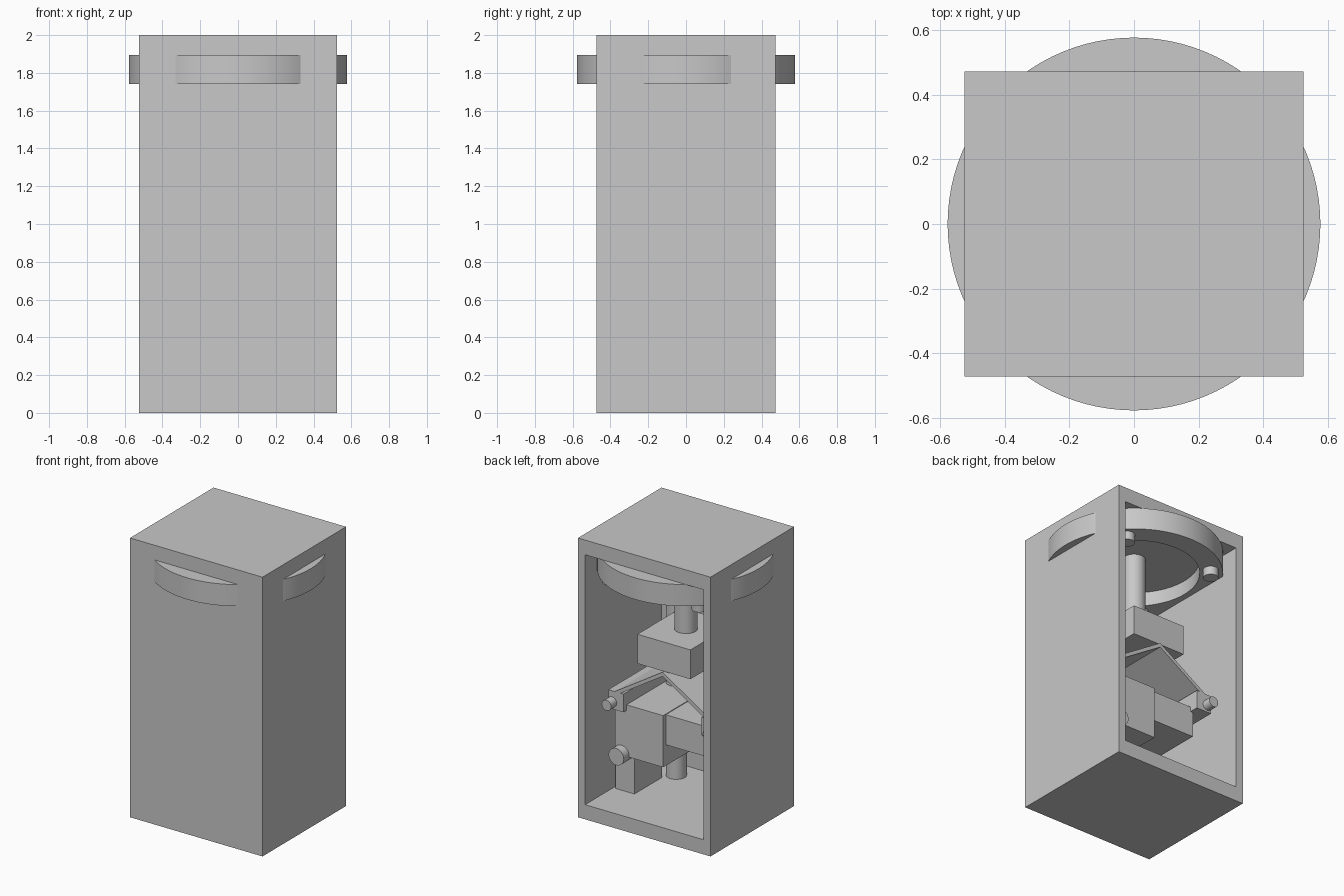
import bpy, bmesh, math
from mathutils import Matrix, Vector

default = bpy.data.objects.get("Cube")
if default:
    bpy.data.objects.remove(default, do_unlink=True)

grey = bpy.data.materials.new("plain grey")
grey.use_nodes = True
colour = (0.58, 0.58, 0.58, 1)
grey.diffuse_color = colour
grey.node_tree.nodes["Principled BSDF"].inputs["Base Color"].default_value = colour


def finish(name, bm, smooth=False):
    bmesh.ops.recalc_face_normals(bm, faces=bm.faces)
    mesh = bpy.data.meshes.new(name)
    bm.to_mesh(mesh)
    bm.free()
    mesh.materials.append(grey)
    obj = bpy.data.objects.new(name, mesh)
    bpy.context.collection.objects.link(obj)
    if smooth:
        bpy.ops.object.select_all(action='DESELECT')
        obj.select_set(True)
        bpy.context.view_layer.objects.active = obj
        bpy.ops.object.shade_smooth_by_angle(angle=math.radians(30))
    return obj


def box_mesh(lo, hi):
    bm = bmesh.new()
    bmesh.ops.create_cube(bm, size=1)
    lo, hi = Vector(lo), Vector(hi)
    for v in bm.verts:
        v.co = Vector(hi[i] if v.co[i] > 0 else lo[i] for i in range(3))
    return bm


def box(name, lo, hi):
    return finish(name, box_mesh(lo, hi))


def rod(name, start, end, radius):
    start, end = Vector(start), Vector(end)
    axis = end - start
    turn = Vector((0, 0, 1)).rotation_difference(axis).to_matrix().to_4x4()
    bm = bmesh.new()
    bmesh.ops.create_cone(bm, cap_ends=True, segments=32, radius1=radius,
                          radius2=radius, depth=axis.length,
                          matrix=Matrix.Translation((start + end) / 2) @ turn)
    return finish(name, bm, True)


# Cabinet: a tall box hollowed out from the back
half_x, half_y, height = 0.525, 0.4725, 2.0
side, floor = 0.08, 0.105
bm = box_mesh((-half_x, -half_y, 0), (half_x, half_y, height))
back = max(bm.faces, key=lambda f: f.calc_center_median().y)
bmesh.ops.inset_individual(bm, faces=[back], thickness=side)
for v in back.verts:
    v.co.z = floor if v.co.z < 1 else height - floor
pocket = bmesh.ops.extrude_discrete_faces(bm, faces=[back])["faces"][0]
for v in pocket.verts:
    v.co.y = -half_y + side
finish("cabinet", bm)

# Turntable: a shallow upside-down dish that pokes through the walls
profile = [(0, 1.895), (0.577, 1.895), (0.577, 1.74),
           (0.426, 1.74), (0.426, 1.84), (0, 1.84)]
bm = bmesh.new()
verts = [bm.verts.new((r, 0, z)) for r, z in profile]
edges = [bm.edges.new(pair) for pair in zip(verts, verts[1:])]
bmesh.ops.spin(bm, geom=verts + edges, cent=(0, 0, 0), axis=(0, 0, 1),
               angle=math.tau, steps=96)
bmesh.ops.remove_doubles(bm, verts=bm.verts, dist=0.0001)
finish("turntable", bm, True)

# Rollers under the turntable rim
for i in range(4):
    a = math.radians(45 + 90 * i)
    x, y = 0.5 * math.cos(a), 0.5 * math.sin(a)
    rod(f"rim_roller_{i + 1}", (x, y, 1.68), (x, y, 1.75), 0.05)

# Drive shaft, gearbox and rear pipe
rod("drive_shaft", (0, 0, 1.30), (0, 0, 1.85), 0.075)
box("gearbox", (-0.21, -0.25, 1.10), (0.21, 0.25, 1.31))
rod("upright_pipe", (0.245, -0.24, 0.1), (0.245, -0.24, 1.85), 0.068)

# Sloping panels, eave rails and their pins on both sides
for label, s in (("left", 1), ("right", -1)):
    section = [(0, 1.10), (0.38, 0.86), (0.38, 0.83), (0, 1.07)]
    bm = bmesh.new()
    face = bm.faces.new([bm.verts.new((s * x, -0.265, z)) for x, z in section])
    new = bmesh.ops.extrude_face_region(bm, geom=[face])["geom"]
    moved = [g for g in new if isinstance(g, bmesh.types.BMVert)]
    bmesh.ops.translate(bm, verts=moved, vec=(0, 0.53, 0))
    finish(f"{label}_sloping_panel", bm)
    xs = sorted((s * 0.31, s * 0.43))
    box(f"{label}_eave_rail", (xs[0], -0.265, 0.73), (xs[1], 0.265, 0.86))
    rod(f"{label}_rail_pin", (s * 0.4, -0.33, 0.78), (s * 0.4, 0.33, 0.78), 0.037)

# Lower machinery
box("main_tank", (0.02, -0.23, 0.40), (0.40, 0.23, 0.77))
box("side_tank", (-0.33, -0.2, 0.55), (0.03, 0.2, 0.765))
box("support_leg", (0.30, -0.155, 0.10), (0.45, 0.155, 0.41))
rod("tank_outlet", (0.35, 0.1, 0.41), (0.35, 0.29, 0.41), 0.06)
